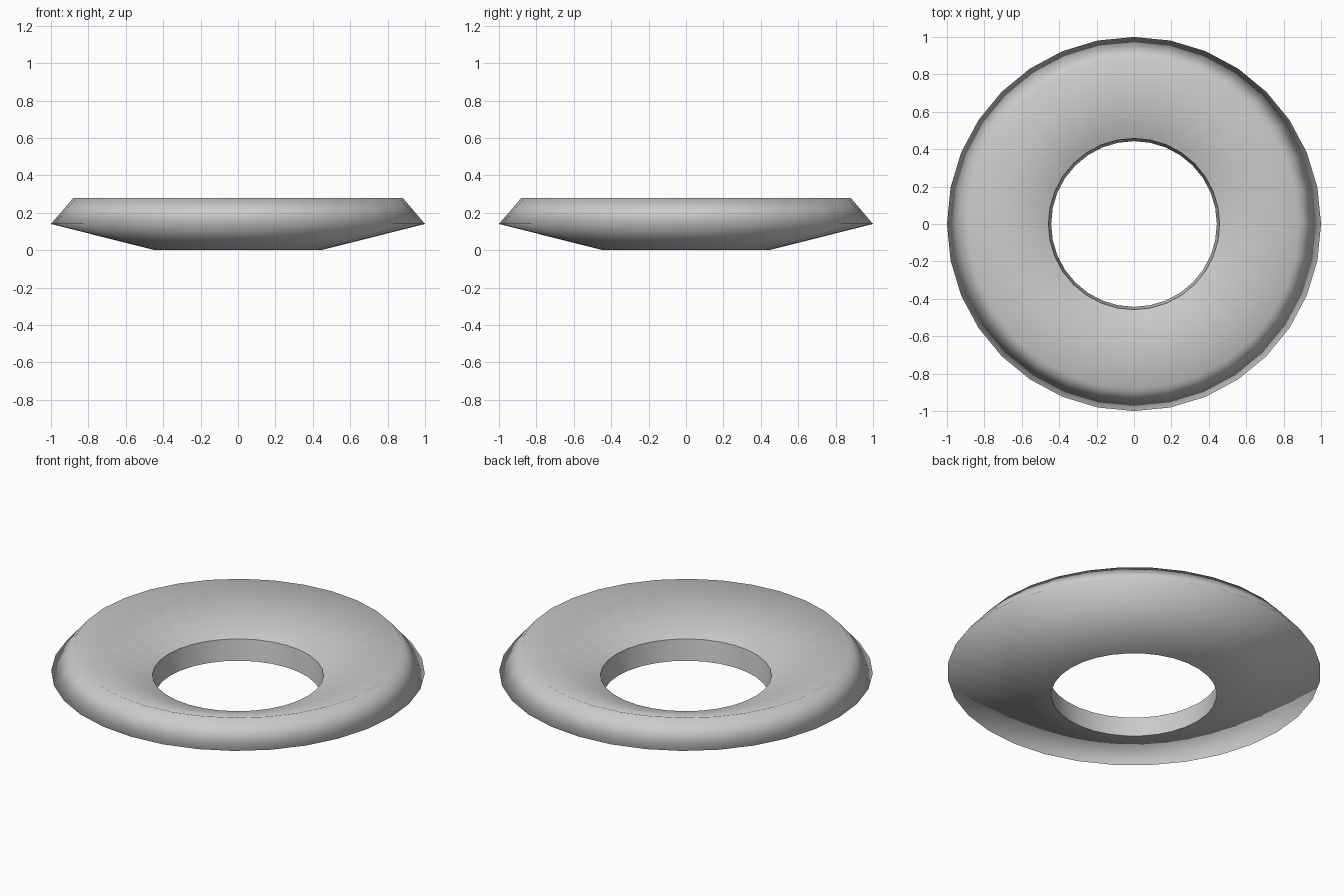
import bpy, bmesh
from math import cos, sin, tau

if "Cube" in bpy.data.objects:
    bpy.data.objects.remove(bpy.data.objects["Cube"])

SIDES = 32
# Closed cross-section (radius, height): hole bottom, outer edge, top rim, hole top
PROFILE = [(0.443, 0.0), (1.0, 0.14), (0.88, 0.28), (0.458, 0.122)]
SHARP_LOOPS = (0, 3)  # crisp edges around the hole

# Dished ring: revolve the cross-section about z
bm = bmesh.new()
rings = [[bm.verts.new((r * cos(tau * i / SIDES), r * sin(tau * i / SIDES), z))
          for i in range(SIDES)] for r, z in PROFILE]

for k, lower in enumerate(rings):
    upper = rings[(k + 1) % len(rings)]
    for i in range(SIDES):
        j = (i + 1) % SIDES
        bm.faces.new((lower[i], lower[j], upper[j], upper[i])).smooth = True

# Smooth shading, with the hole wall kept sharp
for k in SHARP_LOOPS:
    for i in range(SIDES):
        bm.edges.get((rings[k][i], rings[k][(i + 1) % SIDES])).smooth = False

bmesh.ops.recalc_face_normals(bm, faces=bm.faces)
mesh = bpy.data.meshes.new("dished_ring")
bm.to_mesh(mesh)
bm.free()
ring = bpy.data.objects.new("dished_ring", mesh)
bpy.context.collection.objects.link(ring)
